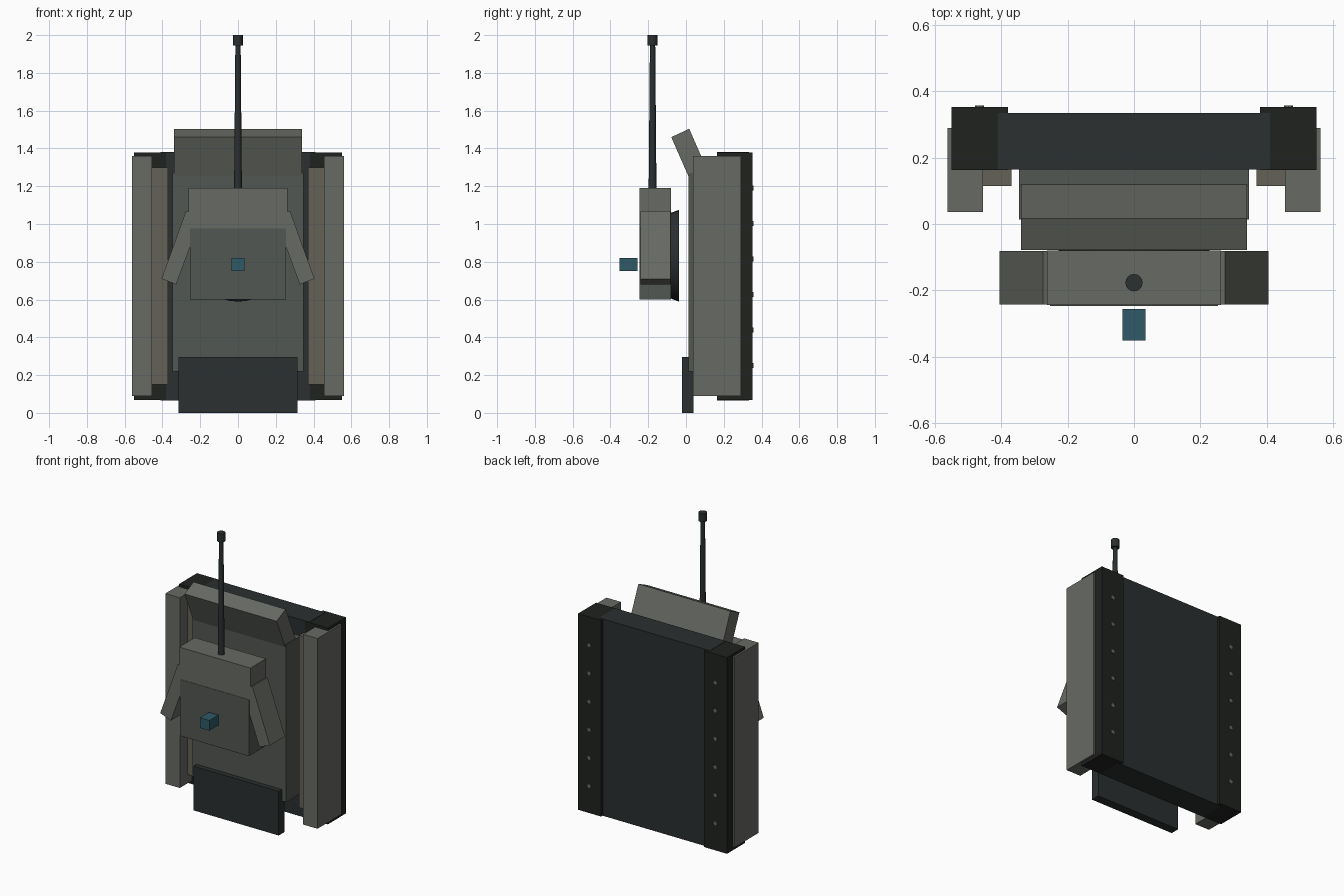
import bpy, bmesh, math

if "Cube" in bpy.data.objects:
    bpy.data.objects.remove(bpy.data.objects["Cube"])


def mat(name, r, g, b):
    m = bpy.data.materials.new(name)
    m.diffuse_color = (r, g, b, 1)
    m.use_nodes = True
    m.node_tree.nodes["Principled BSDF"].inputs["Base Color"].default_value = m.diffuse_color
    return m


LIGHT = mat("light_armor", 0.135, 0.145, 0.125)
HULL = mat("hull_grey", 0.085, 0.095, 0.085)
DARK = mat("dark_metal", 0.024, 0.029, 0.029)
BLACK = mat("track_black", 0.014, 0.016, 0.014)
BROWN = mat("dull_brown", 0.13, 0.12, 0.095)
BLUE = mat("sensor_blue", 0.028, 0.10, 0.135)


def finish(name, bm, m, smooth=False):
    bmesh.ops.recalc_face_normals(bm, faces=bm.faces)
    me = bpy.data.meshes.new(name)
    bm.to_mesh(me)
    bm.free()
    me.materials.append(m)
    ob = bpy.data.objects.new(name, me)
    bpy.context.collection.objects.link(ob)
    if smooth:
        bpy.ops.object.select_all(action='DESELECT')
        ob.select_set(True)
        bpy.context.view_layer.objects.active = ob
        bpy.ops.object.shade_smooth_by_angle(angle=math.radians(35))
    return ob


def prism(name, base, offset, m):
    # extrude a planar outline along an offset vector
    bm = bmesh.new()
    f = bm.faces.new([bm.verts.new(p) for p in base])
    new = bmesh.ops.extrude_face_region(bm, geom=[f])["geom"]
    bmesh.ops.translate(bm, vec=offset,
                        verts=[v for v in new if isinstance(v, bmesh.types.BMVert)])
    # extrude_face_region drops the base face only when interior: make sure it is closed
    bmesh.ops.holes_fill(bm, edges=bm.edges)
    return finish(name, bm, m)


def box(name, x, y, z, m):
    base = [(x[0], y[0], z[0]), (x[1], y[0], z[0]), (x[1], y[1], z[0]), (x[0], y[1], z[0])]
    return prism(name, base, (0, 0, z[1] - z[0]), m)


def lathe(name, pos, axis, profile, m, seg=24):
    # profile: (radius, distance along axis)
    bm = bmesh.new()
    rings = []
    for r, d in profile:
        ring = []
        for i in range(seg):
            a = 2 * math.pi * i / seg
            u, v = r * math.cos(a), r * math.sin(a)
            p = (u, d, v) if axis == 'Y' else (u, v, d)
            ring.append(bm.verts.new([p[k] + pos[k] for k in range(3)]))
        rings.append(ring)
    for a, b in zip(rings, rings[1:]):
        for i in range(seg):
            j = (i + 1) % seg
            bm.faces.new((a[i], a[j], b[j], b[i]))
    bm.faces.new(rings[0])
    bm.faces.new(rings[-1])
    return finish(name, bm, m, True)


# back slab and main hull plate
box("back_slab", (-0.41, 0.41), (0.165, 0.334), (0.066, 1.38), DARK)
box("hull_plate", (-0.347, 0.347), (0.013, 0.17), (0.218, 1.27), HULL)
box("lower_plate", (-0.315, 0.315), (-0.02, 0.04), (0, 0.295), DARK)

# tilted upper plate
prism("upper_plate", [(-0.34, -0.078, 1.46), (-0.34, 0.017, 1.504),
                      (-0.34, 0.137, 1.23), (-0.34, 0.042, 1.186)], (0.68, 0, 0), LIGHT)

# mirrored side parts
for s, side in ((-1, "left"), (1, "right")):
    def span(a, b):
        return sorted((s * a, s * b))
    box(side + "_back_strip", span(0.38, 0.55), (0.163, 0.353), (0.068, 1.378), BLACK)
    box(side + "_side_panel", span(0.455, 0.562), (0.036, 0.29), (0.09, 1.36), LIGHT)
    box(side + "_inner_rail", span(0.37, 0.457), (0.115, 0.2), (0.15, 1.30), BROWN)
    for i in range(6):
        lathe(f"{side}_bolt_{i + 1}", (s * 0.466, 0, 0.25 + 0.188 * i), 'Y',
              [(0.013, 0.34), (0.013, 0.357)], LIGHT, 8)
    prism(side + "_turret_cheek",
          [(s * 0.275, -0.242, 1.07), (s * 0.405, -0.242, 0.71),
           (s * 0.327, -0.242, 0.68), (s * 0.195, -0.242, 1.04)], (0, 0.16, 0), LIGHT)

# turret body, ring and sensor
box("turret_upper", (-0.263, 0.263), (-0.245, -0.08), (0.975, 1.19), LIGHT)
box("turret_lower", (-0.254, 0.254), (-0.247, -0.08), (0.60, 0.977), HULL)
lathe("turret_ring", (0, 0, 0.832), 'Y', [(0.225, -0.085), (0.243, -0.037)], DARK, 32)
box("sensor_block", (-0.035, 0.035), (-0.352, -0.256), (0.752, 0.82), BLUE)

# barrel and muzzle
lathe("barrel", (0, -0.177, 0), 'Z', [(0.021, 1.15), (0.014, 1.96)], DARK, 16)
lathe("muzzle", (0, -0.177, 0), 'Z', [(0.026, 1.945), (0.026, 2.0)], DARK, 16)
